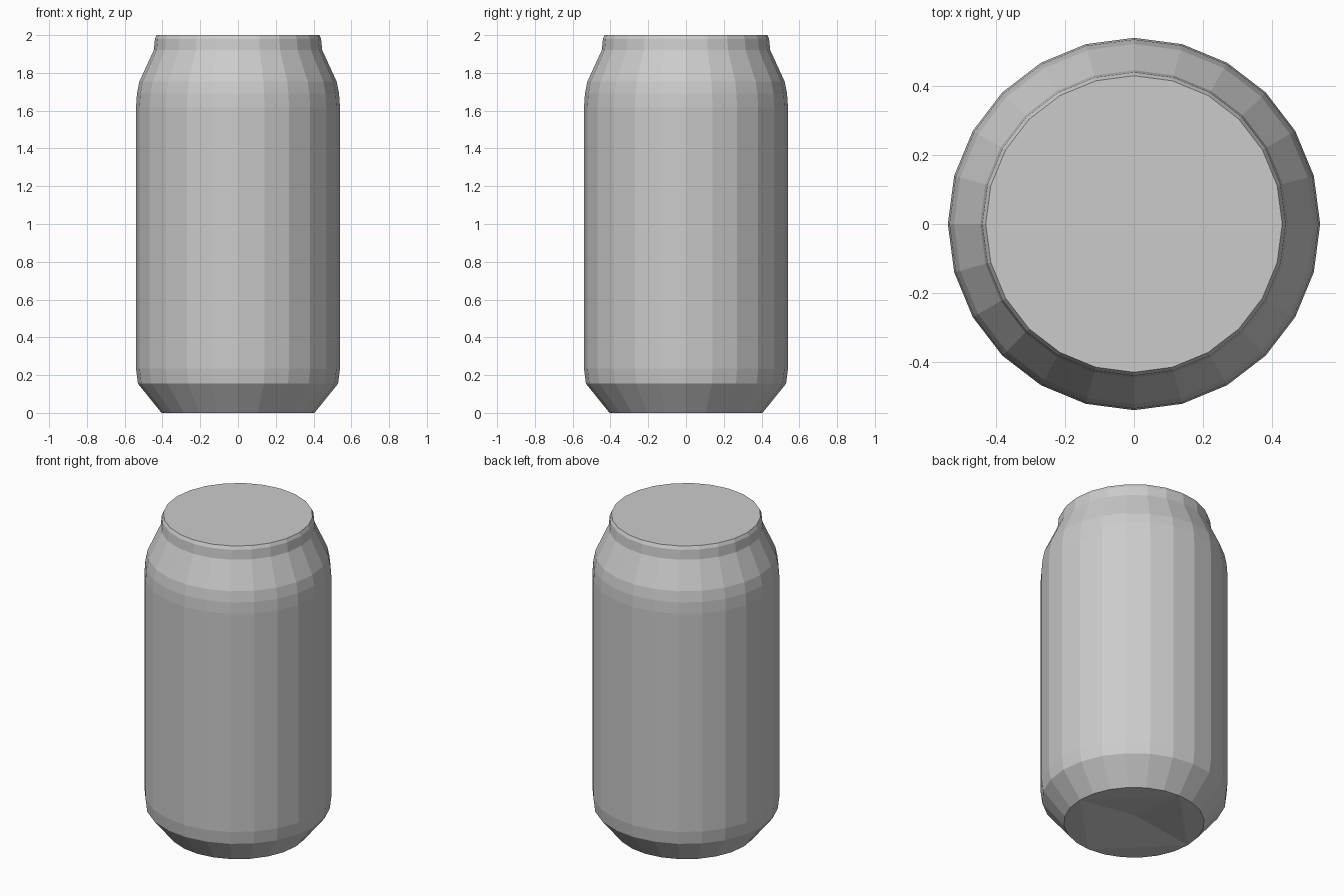
import bpy
import bmesh
from math import cos, sin, tau

default = bpy.data.objects.get("Cube")
if default:
    bpy.data.objects.remove(default, do_unlink=True)

SIDES = 24
# Can outline from base to lid: (radius, height)
PROFILE = [(0.405, 0), (0.53, 0.155), (0.54, 0.235), (0.54, 1.62), (0.535, 1.69),
           (0.522, 1.755), (0.446, 1.92), (0.44, 1.98), (0.43, 2)]
DIMPLE_HEIGHT = 0.05


def material(name, color):
    mat = bpy.data.materials.new(name)
    mat.use_nodes = True
    mat.diffuse_color = color
    mat.node_tree.nodes["Principled BSDF"].inputs["Base Color"].default_value = color
    return mat


bm = bmesh.new()

# Rings of the can wall
rings = []
for radius, z in PROFILE:
    rings.append([bm.verts.new((radius * cos(tau * i / SIDES), radius * sin(tau * i / SIDES), z))
                  for i in range(SIDES)])
for low, high in zip(rings, rings[1:]):
    for i in range(SIDES):
        j = (i + 1) % SIDES
        bm.faces.new((low[i], low[j], high[j], high[i]))

# Flat lid
bm.faces.new(rings[-1])

# Base: four flat segments around a shallow four-sided dimple
base = rings[0]
apex = bm.verts.new((0, 0, DIMPLE_HEIGHT))
quarter = SIDES // 4
for k in range(4):
    arc = [base[(k * quarter + i) % SIDES] for i in range(quarter + 1)]
    bm.faces.new(arc[::-1])
    bm.faces.new((apex, arc[-1], arc[0]))

bmesh.ops.recalc_face_normals(bm, faces=bm.faces[:])
mesh = bpy.data.meshes.new("can_body")
bm.to_mesh(mesh)
bm.free()
mesh.materials.append(material("plain grey", (0.6, 0.6, 0.6, 1)))
can = bpy.data.objects.new("can_body", mesh)
bpy.context.collection.objects.link(can)
